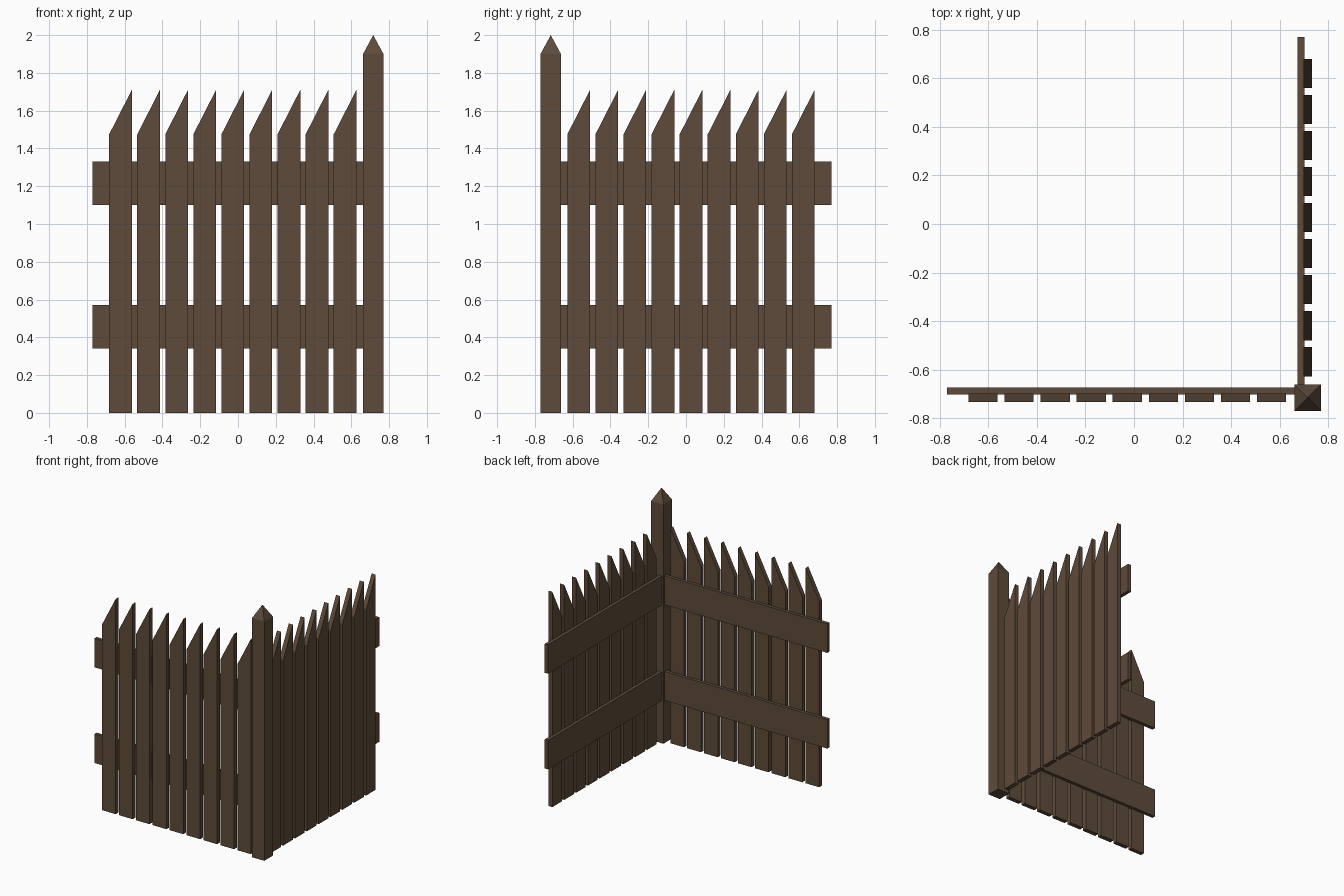
import bpy, bmesh
from mathutils import Matrix
from math import pi

if "Cube" in bpy.data.objects:
    bpy.data.objects.remove(bpy.data.objects["Cube"])

wood = bpy.data.materials.new("dark_brown_wood")
wood.diffuse_color = (0.112, 0.070, 0.043, 1)
wood.use_nodes = True
wood.node_tree.nodes["Principled BSDF"].inputs["Base Color"].default_value = wood.diffuse_color


def finish(name, bm):
    bmesh.ops.recalc_face_normals(bm, faces=bm.faces)
    me = bpy.data.meshes.new(name)
    bm.to_mesh(me)
    bm.free()
    me.materials.append(wood)
    ob = bpy.data.objects.new(name, me)
    bpy.context.collection.objects.link(ob)
    return ob


def board(name, outline, y0, y1, turn):
    """Extrude an (x, z) outline from y0 to y1; turn swings it to the right side."""
    bm = bmesh.new()
    face = bm.faces.new([bm.verts.new((x, y0, z)) for x, z in outline])
    ext = bmesh.ops.extrude_face_region(bm, geom=[face])
    vs = [g for g in ext["geom"] if isinstance(g, bmesh.types.BMVert)]
    bmesh.ops.translate(bm, verts=vs, vec=(0, y1 - y0, 0))
    if turn:
        bmesh.ops.transform(bm, matrix=Matrix.Rotation(pi / 2, 4, 'Z'), verts=bm.verts)
    return finish(name, bm)


def panel(side, first, rail_start, rail_end, turn):
    # slanted pickets
    for i in range(9):
        a = first + i * 0.1486
        b = a + 0.12
        board(f"{side}_picket_{i + 1}",
              [(a, 0), (b, 0), (b, 1.71), (a, 1.475)], -0.733, -0.698, turn)
    # horizontal rails
    for label, z in (("lower", 0.34), ("upper", 1.10)):
        board(f"{side}_{label}_rail",
              [(rail_start, z), (rail_end, z), (rail_end, z + 0.23), (rail_start, z + 0.23)],
              -0.703, -0.674, turn)


panel("front", -0.682, -0.77, 0.70, False)
panel("right", -0.628, -0.70, 0.77, True)

# corner post with pyramid tip
bm = bmesh.new()
c, h = 0.716, 0.054
ring = [(c - h, -c - h), (c + h, -c - h), (c + h, -c + h), (c - h, -c + h)]
low = [bm.verts.new((x, y, 0)) for x, y in ring]
top = [bm.verts.new((x, y, 1.90)) for x, y in ring]
tip = bm.verts.new((c, -c, 2.0))
bm.faces.new(low)
for i in range(4):
    j = (i + 1) % 4
    bm.faces.new((low[i], low[j], top[j], top[i]))
    bm.faces.new((top[i], top[j], tip))
finish("corner_post", bm)
